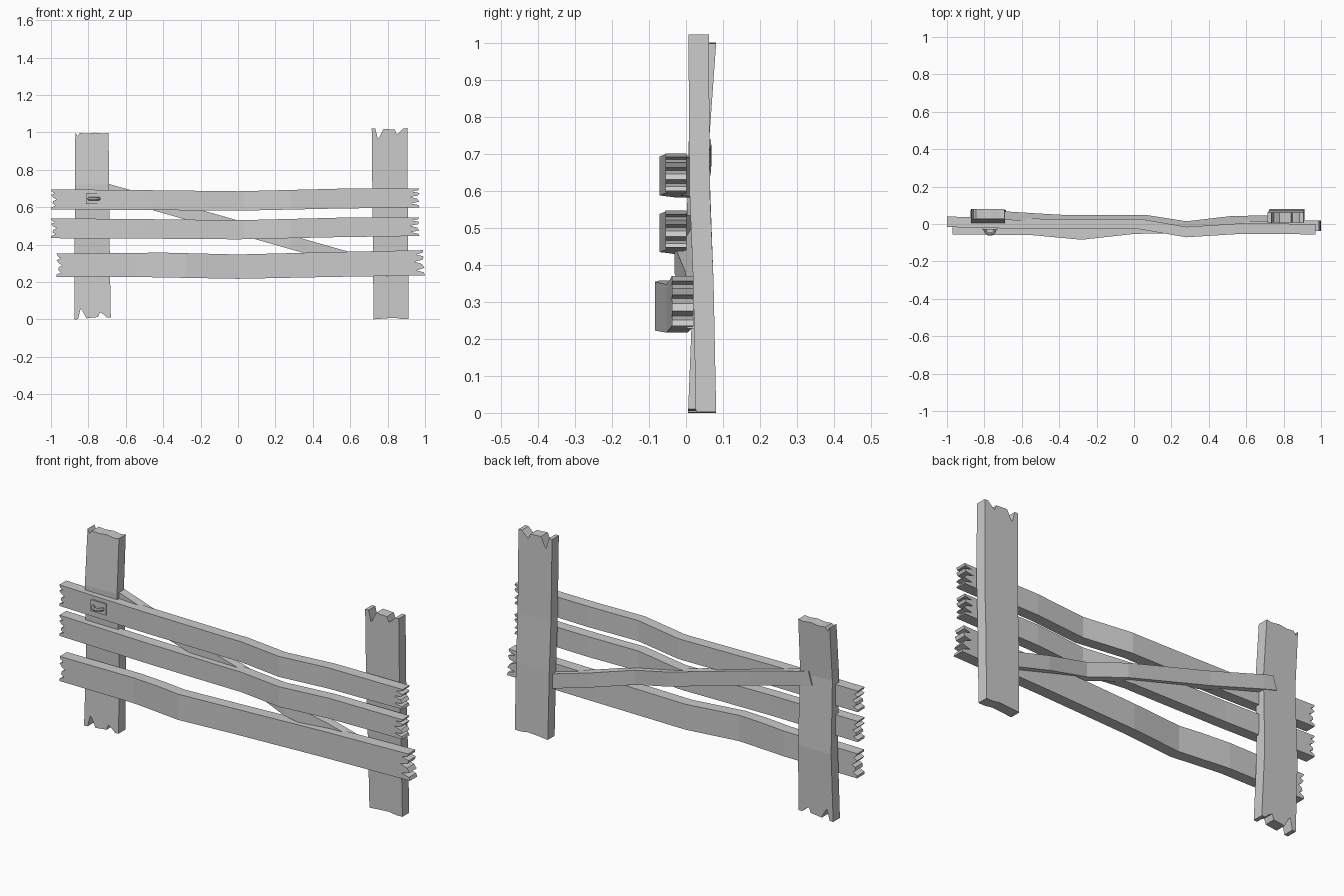
import bpy, bmesh, math
from mathutils import Vector

if "Cube" in bpy.data.objects:
    bpy.data.objects.remove(bpy.data.objects["Cube"])


def lerp_path(path, u):
    for (a, ya), (b, yb) in zip(path, path[1:]):
        if u <= b:
            return ya + (yb - ya) * (u - a) / (b - a)
    return path[-1][1]


def plank(name, low, high, start, end, path, thick, upright=False):
    """Warped board: low/high are its long edges (u, v), start/end are
    splintered ends (fraction across, depth), path is the bend (u, y)."""
    def jag(lo, hi, cuts, sign):
        a, b = Vector(lo), Vector(hi)
        return [a.lerp(b, f) + Vector((sign * d, 0)) for f, d in cuts]

    outline = [Vector(p) for p in low]
    outline += jag(low[-1], high[-1], end, -1)
    outline += [Vector(p) for p in reversed(high)]
    outline += reversed(jag(low[0], high[0], start, 1))
    bm = bmesh.new()
    face = bm.faces.new([bm.verts.new((p.x, -thick / 2, p.y)) for p in outline])
    ext = bmesh.ops.extrude_face_region(bm, geom=[face])
    for v in ext["geom"]:
        if isinstance(v, bmesh.types.BMVert):
            v.co.y = thick / 2
    for u, _ in path[1:-1]:
        bmesh.ops.bisect_plane(bm, geom=bm.verts[:] + bm.edges[:] + bm.faces[:],
                               plane_co=(u, 0, 0), plane_no=(1, 0, 0))
    for v in bm.verts:
        x, y, z = v.co
        y += lerp_path(path, x)
        v.co = (z, y, x) if upright else (x, y, z)
    bmesh.ops.recalc_face_normals(bm, faces=bm.faces[:])
    return finish(name, bm)


def finish(name, bm):
    me = bpy.data.meshes.new(name)
    bm.to_mesh(me)
    bm.free()
    ob = bpy.data.objects.new(name, me)
    bpy.context.collection.objects.link(ob)
    return ob


# Splintered end patterns
rail_left = [(.1, .0), (.2, .025), (.3, .008), (.42, .012), (.5, .03),
             (.6, .012), (.72, .0), (.8, .02), (.9, .004)]
rail_right = [(.12, .005), (.2, .045), (.3, .0), (.45, .012), (.55, .05),
              (.62, .008), (.75, .0), (.83, .04), (.9, .005)]
post_rough = [(.1, .0), (.17, .055), (.22, .045), (.33, .002), (.45, .004),
              (.65, .006), (.7, .032), (.78, .022), (.9, .0)]
post_worn = [(.06, .02), (.14, .003), (.35, .006), (.6, .0), (.85, .005)]

# Two posts, one rough end down and one rough end up
plank("left_post", [(0, -.875), (1, -.87)], [(.01, -.68), (.3, -.685), (.997, -.692)],
      post_rough, post_worn,
      [(0, .033), (.35, .047), (.6, .038), (.72, .034), (1.0, .054)], .055, True)
plank("right_post", [(0, .725), (1.02, .715)], [(.003, .912), (1.022, .905)],
      [(.3, .004), (.6, .007), (.8, .0)], post_rough,
      [(0, .054), (.35, .047), (.6, .037), (1.03, .034)], .055, True)

# Upper and middle rails share the same warp
upper_bend = [(-1, .012), (-.5, .0), (.03, .0), (.28, -.043), (.55, -.026), (.97, -.027)]
for name, z, h in (("top_rail", .585, .11), ("middle_rail", .432, .108)):
    plank(name,
          [(-1, z + .002), (-.5, z), (0, z - .004), (.5, z + .007), (.97, z + .014)],
          [(-1, z + h), (-.5, z + h - .004), (0, z + h - .01), (.55, z + h + .004), (.97, z + h + .006)],
          rail_left, rail_right, upper_bend, .056)

# Wider bottom rail
plank("bottom_rail",
      [(-.97, .226), (-.5, .226), (0, .217), (.5, .227), (1, .235)],
      [(-.97, .352), (-.4, .357), (0, .347), (.5, .36), (.99, .37)],
      rail_left, rail_right,
      [(-.97, -.027), (-.55, -.03), (-.28, -.055), (0, -.024), (.5, -.014), (1, -.009)], .058)

# Diagonal brace behind the rails
plank("diagonal_brace", [(-.76, .67), (.8, .228)], [(-.74, .738), (.8, .303)], [], [],
      [(-.77, .046), (-.69, .045), (-.4, .027), (.07, .025), (.28, -.008), (.52, .02), (.8, .025)], .045)

# Latch plate on the top rail
bm = bmesh.new()
bmesh.ops.create_cube(bm, size=1)
for v in bm.verts:
    v.co = (-.77 + v.co.x * .086, -.02 + v.co.y * .02, .645 + v.co.z * .058)
finish("latch_plate", bm)

# Half-ring pull on the plate
bm = bmesh.new()
rings = []
for i in range(9):
    a = math.pi * i / 8
    ring = []
    for j in range(8):
        b = math.tau * j / 8
        r = .027 + .008 * math.cos(b)
        ring.append(bm.verts.new((-.77 + r * math.cos(a), -.028 - r * math.sin(a),
                                  .645 + .009 * math.sin(b))))
    rings.append(ring)
for p, q in zip(rings, rings[1:]):
    for j in range(8):
        bm.faces.new((p[j], p[(j + 1) % 8], q[(j + 1) % 8], q[j]))
bm.faces.new(rings[0])
bm.faces.new(rings[-1])
bmesh.ops.recalc_face_normals(bm, faces=bm.faces[:])
finish("latch_ring", bm)
